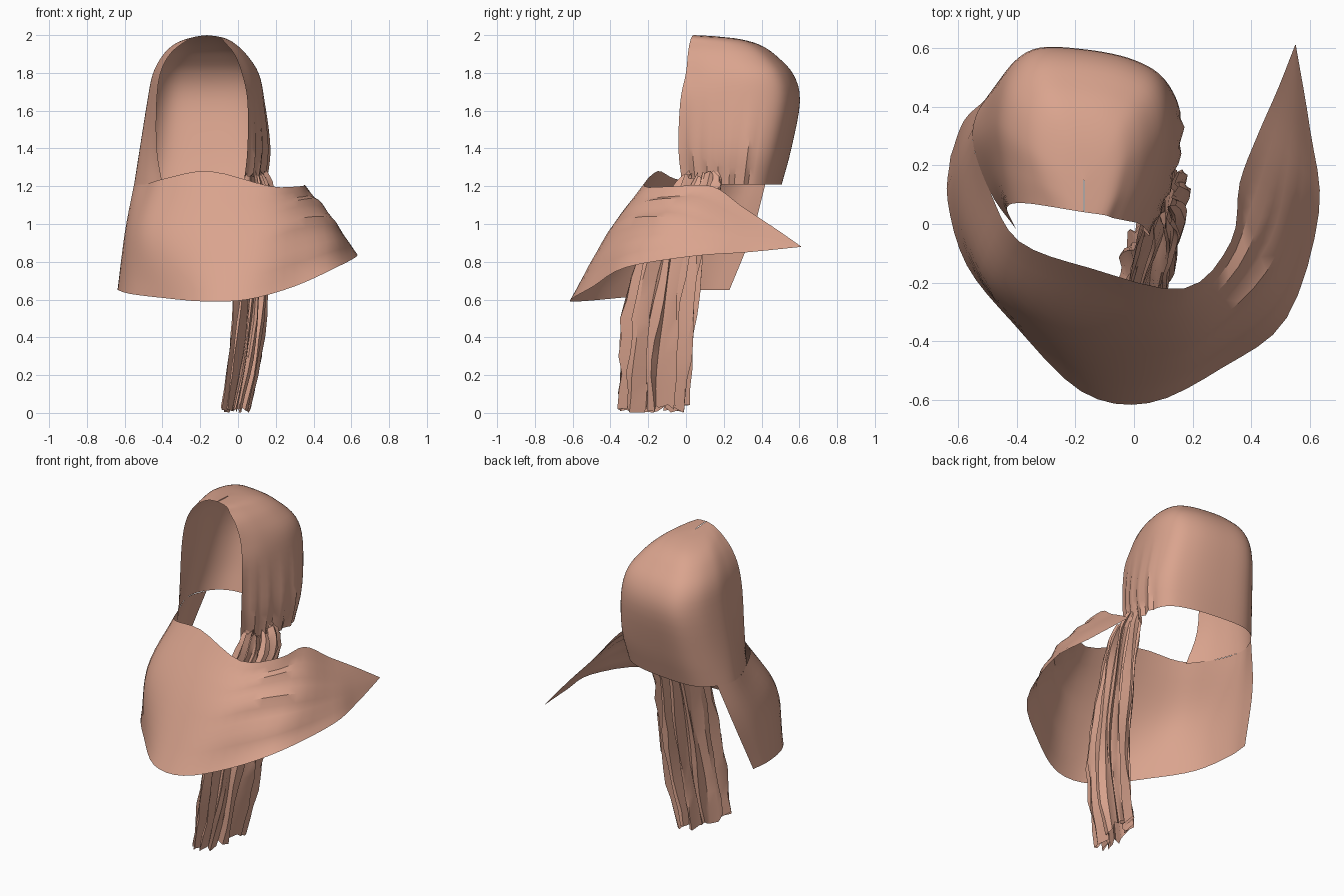
import bpy, math, random
from mathutils import Vector

if "Cube" in bpy.data.objects:
    bpy.data.objects.remove(bpy.data.objects["Cube"])

random.seed(4)
mat = bpy.data.materials.new("cloth")
mat.diffuse_color = (0.70, 0.37, 0.27, 1)
mat.use_nodes = True
mat.node_tree.nodes["Principled BSDF"].inputs["Base Color"].default_value = mat.diffuse_color


def spline(pts, n):
    """Catmull-Rom through pts, n steps per span."""
    p = [Vector(q) for q in pts]
    p = [2 * p[0] - p[1]] + p + [2 * p[-1] - p[-2]]
    out = []
    for i in range(1, len(p) - 2):
        a, b, c, d = p[i - 1:i + 3]
        for k in range(n):
            t = k / n
            out.append(0.5 * (2 * b + (c - a) * t + (2 * a - 5 * b + 4 * c - d) * t * t
                              + (3 * b - a - 3 * c + d) * t ** 3))
    return out + [p[-2]]


def surface(rows, nu, nv):
    """Smooth grid through rows of control points."""
    rows = [spline(r, nu) for r in rows]
    cols = [spline(c, nv) for c in zip(*rows)]
    return [list(r) for r in zip(*cols)]


def sheet(name, grid, closed=False, angle=35):
    w = len(grid[0])
    verts = [v for r in grid for v in r]
    faces = [(j * w + i, j * w + (i + 1) % w, (j + 1) * w + (i + 1) % w, (j + 1) * w + i)
             for j in range(len(grid) - 1) for i in range(w if closed else w - 1)]
    me = bpy.data.meshes.new(name)
    me.from_pydata(verts, [], faces)
    me.validate()
    me.materials.append(mat)
    ob = bpy.data.objects.new(name, me)
    bpy.context.collection.objects.link(ob)
    bpy.ops.object.select_all(action='DESELECT')
    ob.select_set(True)
    bpy.context.view_layer.objects.active = ob
    bpy.ops.object.shade_smooth_by_angle(angle=math.radians(angle))
    return ob


# Hood: U-shaped sections, z, left/right front y, back y, left edge/side x, right side/edge x
levels = [
    (1.21, -.02, -.02, .50, -.40, -.55, .14, .03),
    (1.40, .04, -.04, .55, -.43, -.52, .165, .05),
    (1.65, .06, -.03, .595, -.43, -.48, .14, .05),
    (1.80, .07, .00, .56, -.41, -.45, .11, .02),
    (1.90, .07, .01, .48, -.36, -.40, .05, -.02),
    (1.96, .06, .02, .40, -.29, -.34, -.01, -.07),
    (1.99, .05, .03, .29, -.23, -.26, -.07, -.10),
    (2.00, .04, .04, .15, -.171, -.172, -.168, -.169)]


def u_section(z, yl, yf, yb, fl, xl, xr, fr):
    w, d = xr - xl, yb - yf
    return [(fl, yl, z), (.4 * fl + .6 * xl, yl + .25 * (yb - yl), z), (xl, yf + .6 * d, z),
            (xl + .06 * w, yf + .85 * d, z), (xl + .22 * w, yb, z), (xl + .5 * w, yb, z),
            (xl + .78 * w, yf + .94 * d, z), (xl + .95 * w, yf + .82 * d, z),
            (xr, yf + .58 * d, z), (.4 * fr + .6 * xr, yf + .25 * d, z), (fr, yf, z)]


hood = surface([u_section(*l) for l in levels], 6, 4)
for row in hood:
    for i, v in enumerate(row):
        # crown slopes down toward the back
        v.z -= .05 * max(0, v.y - .04) * min(1, max(0, (v.z - 1.75) / .2))
        # creases gathering on the right side
        if 46 <= i < len(row) - 1:
            k = max(0, 1 - (v.z - 1.2) / .5)
            v.x += .012 * k * math.sin(i * 1.9)
            v.y += .06 * k * k * max(0, .2 - v.y)
sheet("hood", hood)

# Front drape: columns from the left back edge round the front to the right tip
columns = [
    [(-.51, .42, 1.21), (-.58, .35, .95), (-.625, .23, .65)],
    [(-.55, .29, 1.21), (-.60, .17, .95), (-.635, .08, .65)],
    [(-.49, .11, 1.21), (-.56, -.05, .95), (-.57, -.14, .63)],
    [(-.39, -.06, 1.24), (-.45, -.24, .95), (-.41, -.34, .61)],
    [(-.15, -.15, 1.28), (-.19, -.36, .97), (-.18, -.57, .59)],
    [(.17, -.22, 1.20), (.11, -.41, .96), (.05, -.61, .60)],
    [(.33, -.06, 1.20), (.31, -.30, 1.02), (.30, -.49, .67)],
    [(.36, .14, 1.20), (.48, -.10, 1.03), (.52, -.32, .77)],
    [(.42, .30, 1.09), (.54, .16, .97), (.63, .04, .83)],
    [(.49, .46, .985), (.55, .38, .92), (.60, .32, .85)],
    [(.549, .61, .881), (.55, .61, .88), (.551, .61, .879)]]
drape = surface(columns, 6, 4)
for j, row in enumerate(drape):       # long folds on the right shoulder
    k = math.exp(-((j - 26) / 4) ** 2)
    for i in range(1, len(row) - 1):
        s = math.sin(i * 2.1 + j * .05) * .008 * k
        row[i] += Vector((s * .6, -s, s))
sheet("front_drape", drape)

# Hanging tail: pleated tube, z, centre x/y, half widths
tail = spline([(1.26, .10, .08), (1.16, .11, .04), (.95, .08, -.06), (.60, .07, -.135),
               (.30, .04, -.165), (.02, -.01, -.18)], 3)
sizes = spline([(.05, .11, 0), (.075, .14, 0), (.075, .165, 0), (.08, .20, 0),
                (.075, .20, 0), (.06, .19, 0)], 3)
N = 44
pleat = [random.uniform(.92, 1.03) if i % 4 < 2 else random.uniform(.35, .75) for i in range(N)]
drop = [random.uniform(-.02, .025) for _ in range(N)]
rings = []
for j, (c, s) in enumerate(zip(tail, sizes)):
    ring = []
    for i in range(N):
        a = -2 * math.pi * i / N + .05 * math.sin(j * .9 + i)
        r = pleat[i] * random.uniform(.93, 1.05)
        # squarish, slightly slanted outline keeps the bundle flat sided
        cx, cy = math.cos(a), math.sin(a)
        dy = s.y * r * math.copysign(abs(cy) ** .8, cy)
        ring.append(Vector((c.y + s.x * r * math.copysign(abs(cx) ** .7, cx) + .2 * dy,
                            c.z + dy, c.x + drop[i])))
    rings.append(ring)
sheet("hanging_tail", rings, closed=True, angle=30)
